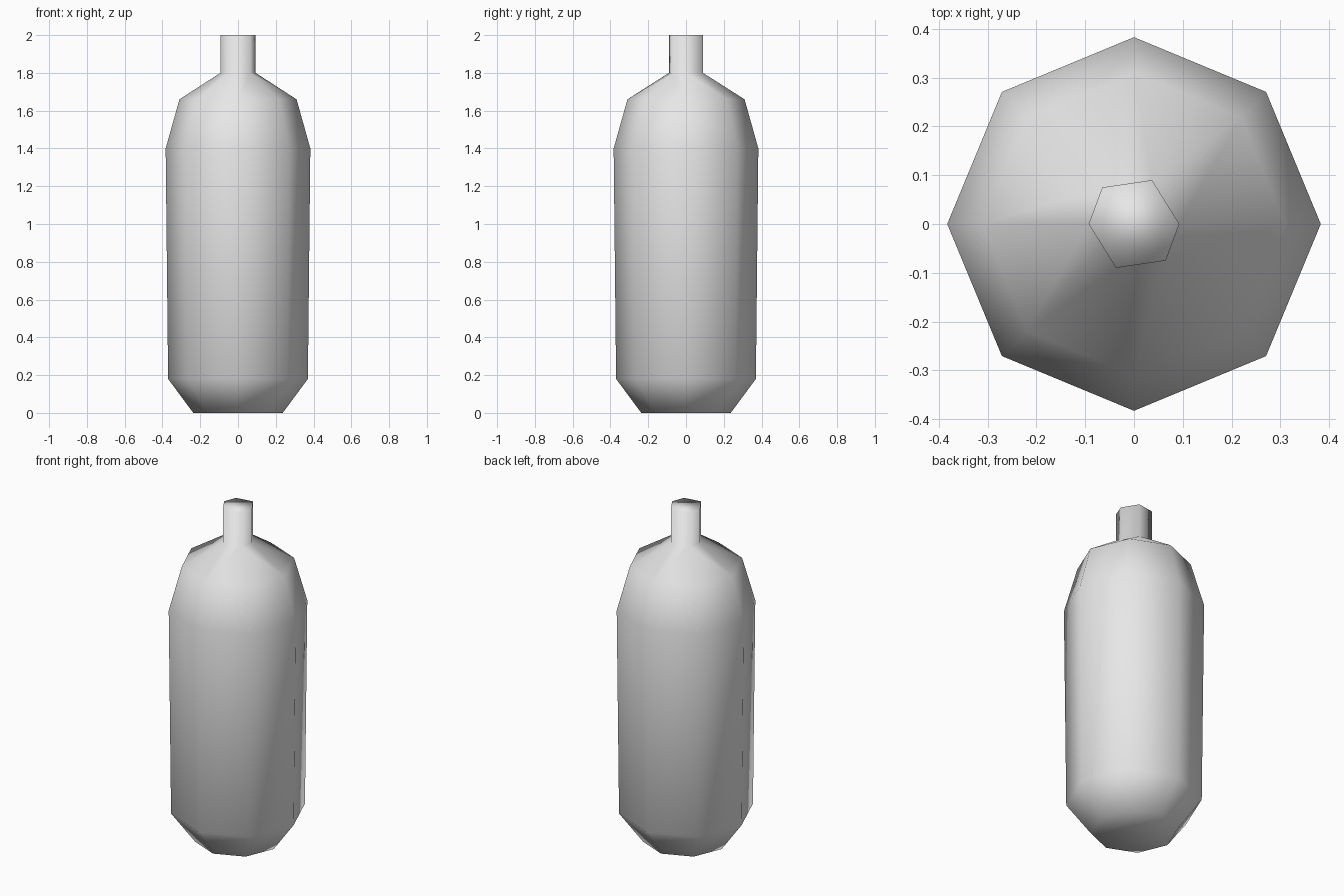
import bpy, bmesh
from math import atan2, cos, sin, pi

cube = bpy.data.objects.get("Cube")
if cube:
    bpy.data.objects.remove(cube, do_unlink=True)

GREY = (0.8, 0.8, 0.8, 1)
grey = bpy.data.materials.new("plain grey")
grey.use_nodes = True
grey.diffuse_color = GREY
grey.node_tree.nodes["Principled BSDF"].inputs["Base Color"].default_value = GREY

SIDES = 8
body_profile = [(0.237, 0), (0.37, 0.18), (0.383, 1.4), (0.31, 1.66)]
half_neck = [(0.093, 0), (0.037, 0.09), (-0.065, 0.075)]
neck_outline = half_neck + [(-x, -y) for x, y in half_neck]

bm = bmesh.new()


def add_ring(points, z):
    return [bm.verts.new((x, y, z)) for x, y in points]


def octagon(radius):
    return [(radius * cos(2 * pi * i / SIDES), radius * sin(2 * pi * i / SIDES))
            for i in range(SIDES)]


def join_quads(low, high):
    n = len(low)
    for i in range(n):
        j = (i + 1) % n
        bm.faces.new((low[i], low[j], high[j], high[i]))


def ring_angle(ring, i):
    co = ring[i % len(ring)].co
    return atan2(co.y, co.x) % (2 * pi) + 2 * pi * (i // len(ring))


def join_triangles(low, high):
    """Zip together two rings with different side counts."""
    i = j = 0
    n, m = len(low), len(high)
    while i < n or j < m:
        a, b = low[i % n], high[j % m]
        if j == m or (i < n and ring_angle(low, i + 1) <= ring_angle(high, j + 1)):
            i += 1
            bm.faces.new((a, low[i % n], b))
        else:
            j += 1
            bm.faces.new((a, high[j % m], b))


# Eight-sided body with tapered foot and shoulder
rings = [add_ring(octagon(r), z) for r, z in body_profile]
for low, high in zip(rings, rings[1:]):
    join_quads(low, high)
bm.faces.new(rings[0][::-1])

# Six-sided neck with a closed top
neck_base = add_ring(neck_outline, 1.8)
neck_top = add_ring(neck_outline, 2)
join_triangles(rings[-1], neck_base)
join_quads(neck_base, neck_top)
bm.faces.new(neck_top)

bmesh.ops.recalc_face_normals(bm, faces=bm.faces[:])
for face in bm.faces:
    face.smooth = True
mesh = bpy.data.meshes.new("bottle")
bm.to_mesh(mesh)
bm.free()
mesh.materials.append(grey)
bottle = bpy.data.objects.new("bottle", mesh)
bpy.context.collection.objects.link(bottle)
